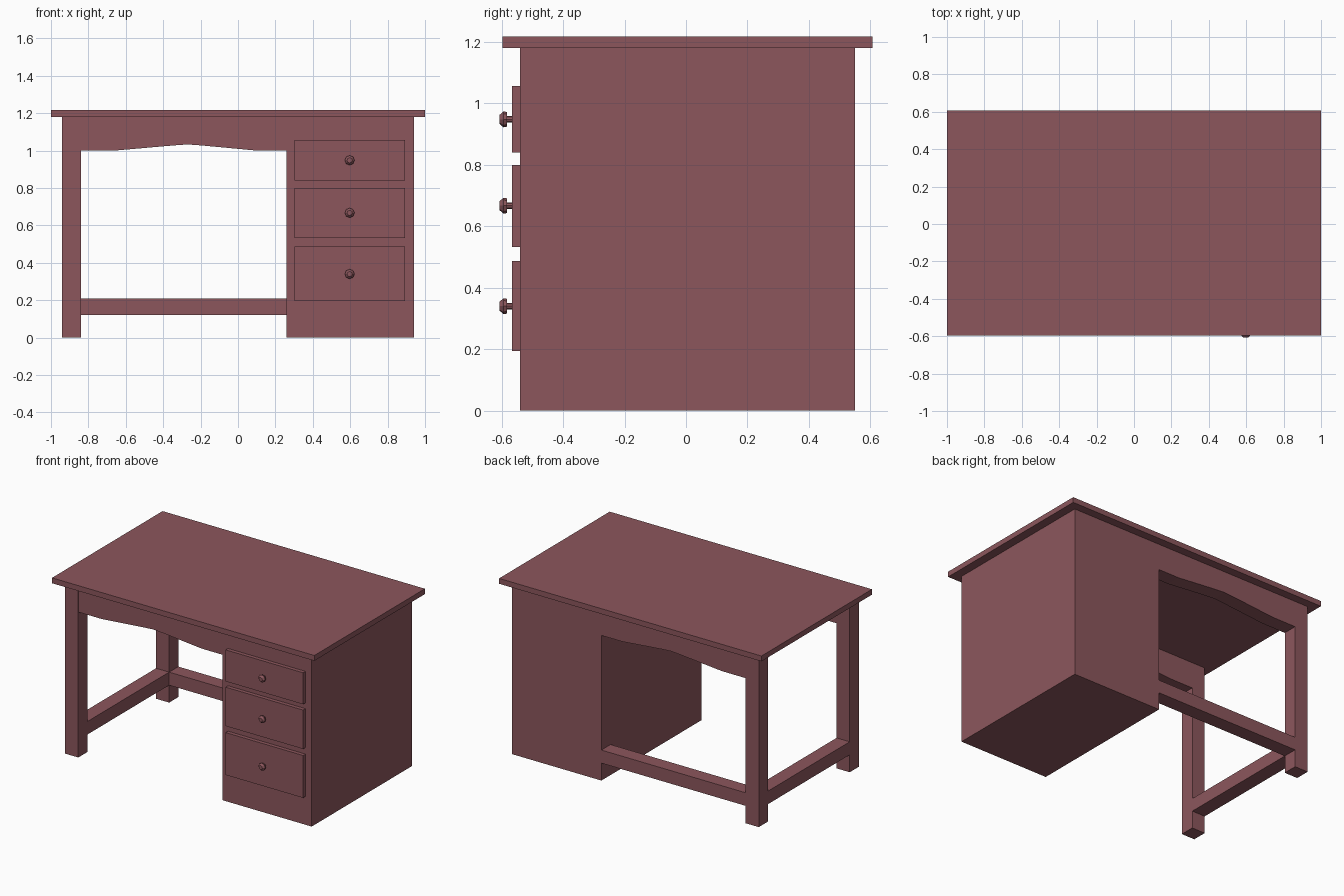
import bpy, bmesh, math

if "Cube" in bpy.data.objects:
    bpy.data.objects.remove(bpy.data.objects["Cube"])

wood = bpy.data.materials.new("reddish_brown_wood")
wood.diffuse_color = (0.262, 0.094, 0.108, 1)
wood.use_nodes = True
wood.node_tree.nodes["Principled BSDF"].inputs["Base Color"].default_value = wood.diffuse_color


def finish(name, bm):
    bmesh.ops.recalc_face_normals(bm, faces=bm.faces[:])
    me = bpy.data.meshes.new(name)
    bm.to_mesh(me)
    bm.free()
    me.materials.append(wood)
    ob = bpy.data.objects.new(name, me)
    bpy.context.collection.objects.link(ob)
    return ob


def box(name, x, y, z):
    bm = bmesh.new()
    bmesh.ops.create_cube(bm, size=1)
    for v in bm.verts:
        for i, (a, b) in enumerate((x, y, z)):
            v.co[i] = b if v.co[i] > 0 else a
    return finish(name, bm)


def apron(name, y0, y1):
    # board with a shallow arch along its lower edge
    pts = [(-0.84, 1.18), (-0.84, 1.0), (-0.66, 1.0), (-0.34, 1.028), (-0.27, 1.033),
           (-0.20, 1.028), (0.10, 1.0), (0.26, 1.0), (0.26, 1.18)]
    bm = bmesh.new()
    face = bm.faces.new([bm.verts.new((x, y0, z)) for x, z in pts])
    ext = bmesh.ops.extrude_face_region(bm, geom=[face])
    for v in ext["geom"]:
        if isinstance(v, bmesh.types.BMVert):
            v.co.y = y1
    return finish(name, bm)


def knob(name, x, z):
    # turned knob: thin stem and chamfered head
    profile = [(0.011, -0.560), (0.011, -0.583), (0.024, -0.583),
               (0.026, -0.594), (0.014, -0.607)]
    n = 8
    bm = bmesh.new()
    rings = [[bm.verts.new((x + r * math.cos(2 * math.pi * i / n), y,
                            z + r * math.sin(2 * math.pi * i / n)))
              for i in range(n)] for r, y in profile]
    for a, b in zip(rings, rings[1:]):
        for i in range(n):
            j = (i + 1) % n
            bm.faces.new((a[i], a[j], b[j], b[i]))
    bm.faces.new(rings[0])
    bm.faces.new(rings[-1])
    return finish(name, bm)


FRONT, BACK = -0.54, 0.55

# desktop and drawer cabinet
box("desktop", (-1, 1), (-0.597, 0.607), (1.18, 1.217))
box("cabinet", (0.26, 0.94), (FRONT, BACK), (0, 1.18))

# left legs
box("front_leg", (-0.94, -0.84), (FRONT, FRONT + 0.1), (0, 1.18))
box("back_leg", (-0.94, -0.84), (BACK - 0.1, BACK), (0, 1.18))

# arched aprons above the knee space
apron("front_apron", FRONT + 0.004, FRONT + 0.1)
apron("back_apron", BACK - 0.1, BACK)

# low stretchers
box("back_stretcher", (-0.84, 0.26), (BACK - 0.1, BACK), (0.12, 0.21))
box("side_stretcher", (-0.94, -0.84), (FRONT + 0.1, BACK - 0.1), (0.12, 0.21))

# drawer fronts with knobs
drawers = [("top", 0.84, 1.057, 0.948), ("middle", 0.532, 0.80, 0.667), ("bottom", 0.195, 0.487, 0.34)]
for label, z0, z1, zk in drawers:
    box(label + "_drawer_front", (0.302, 0.893), (-0.566, FRONT), (z0, z1))
    knob(label + "_drawer_knob", 0.597, zk)
